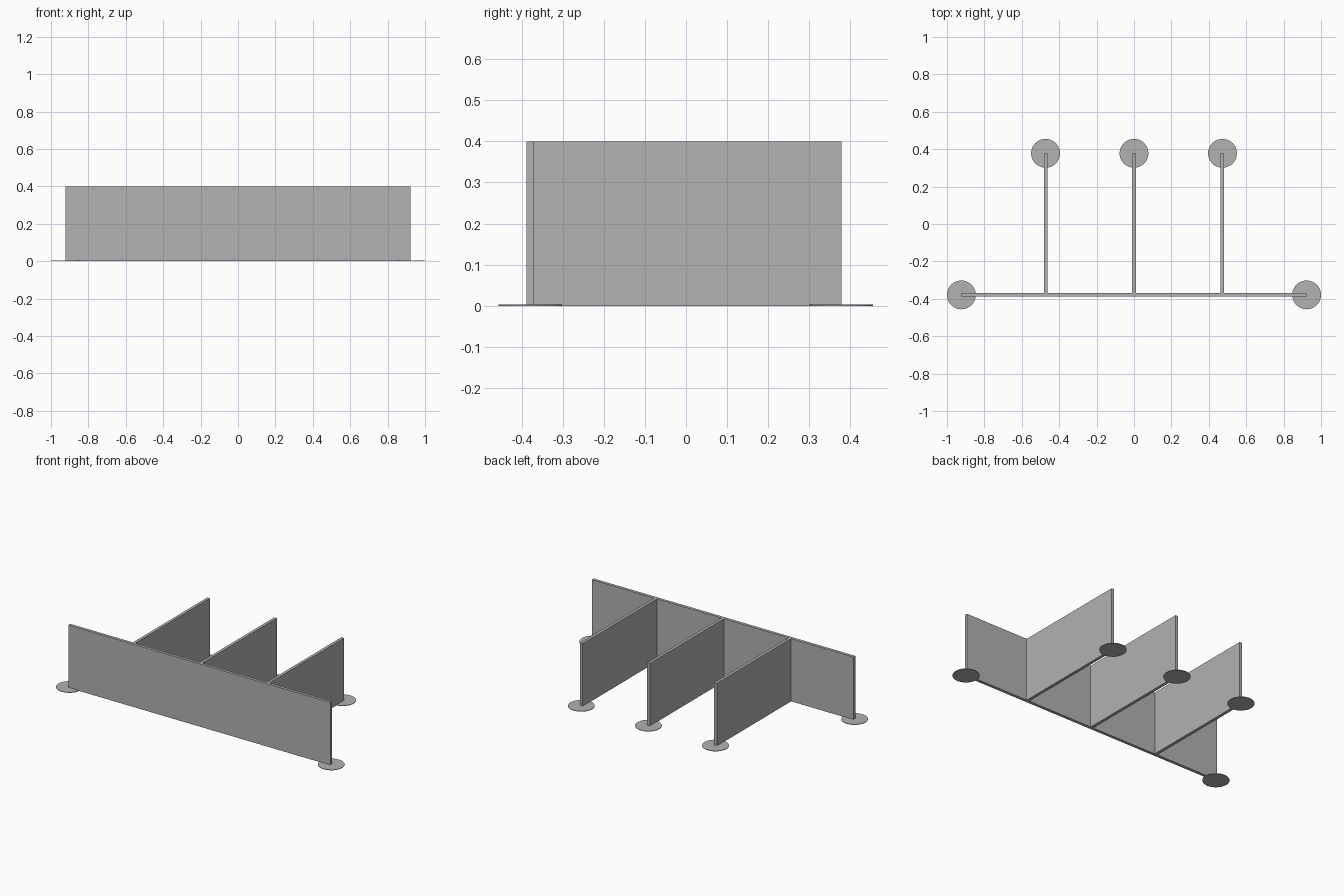
import bpy

if "Cube" in bpy.data.objects:
    bpy.data.objects.remove(bpy.data.objects["Cube"], do_unlink=True)

# Single grey material
grey = bpy.data.materials.new("light_grey")
grey.use_nodes = True
colour = (0.445, 0.445, 0.445, 1)
grey.diffuse_color = colour
grey.node_tree.nodes["Principled BSDF"].inputs["Base Color"].default_value = colour

HEIGHT = 0.4
THICK = 0.019
FOOT_RADIUS = 0.077
FOOT_HEIGHT = 0.003
FRONT_Y, BACK_Y = -0.379, 0.378
END_X, FIN_X = 0.923, 0.473


def panel(name, x0, x1, y0, y1):
    """Upright panel standing on the ground."""
    bpy.ops.mesh.primitive_cube_add(
        size=1, location=((x0 + x1) / 2, (y0 + y1) / 2, HEIGHT / 2))
    ob = bpy.context.object
    ob.name = name
    ob.scale = (x1 - x0, y1 - y0, HEIGHT)
    bpy.ops.object.transform_apply(location=False, rotation=False, scale=True)
    ob.data.materials.append(grey)


def foot(name, x, y):
    """Thin round pad under a free panel end."""
    bpy.ops.mesh.primitive_cylinder_add(
        vertices=48, radius=FOOT_RADIUS, depth=FOOT_HEIGHT,
        location=(x, y, FOOT_HEIGHT / 2))
    ob = bpy.context.object
    ob.name = name
    ob.data.materials.append(grey)
    bpy.ops.object.shade_smooth_by_angle()


# Long front wall with a pad at each end
half = THICK / 2
panel("front_wall", -END_X, END_X, FRONT_Y - half, FRONT_Y + half)
for side, sign in (("left", 1), ("right", -1)):
    foot(f"{side}_wall_foot", sign * END_X, FRONT_Y)

# Three dividers running back from the wall, each with a pad at its end
for side, x in (("left", FIN_X), ("middle", 0), ("right", -FIN_X)):
    panel(f"{side}_divider", x - half, x + half, FRONT_Y + half, BACK_Y)
    foot(f"{side}_divider_foot", x, BACK_Y)
